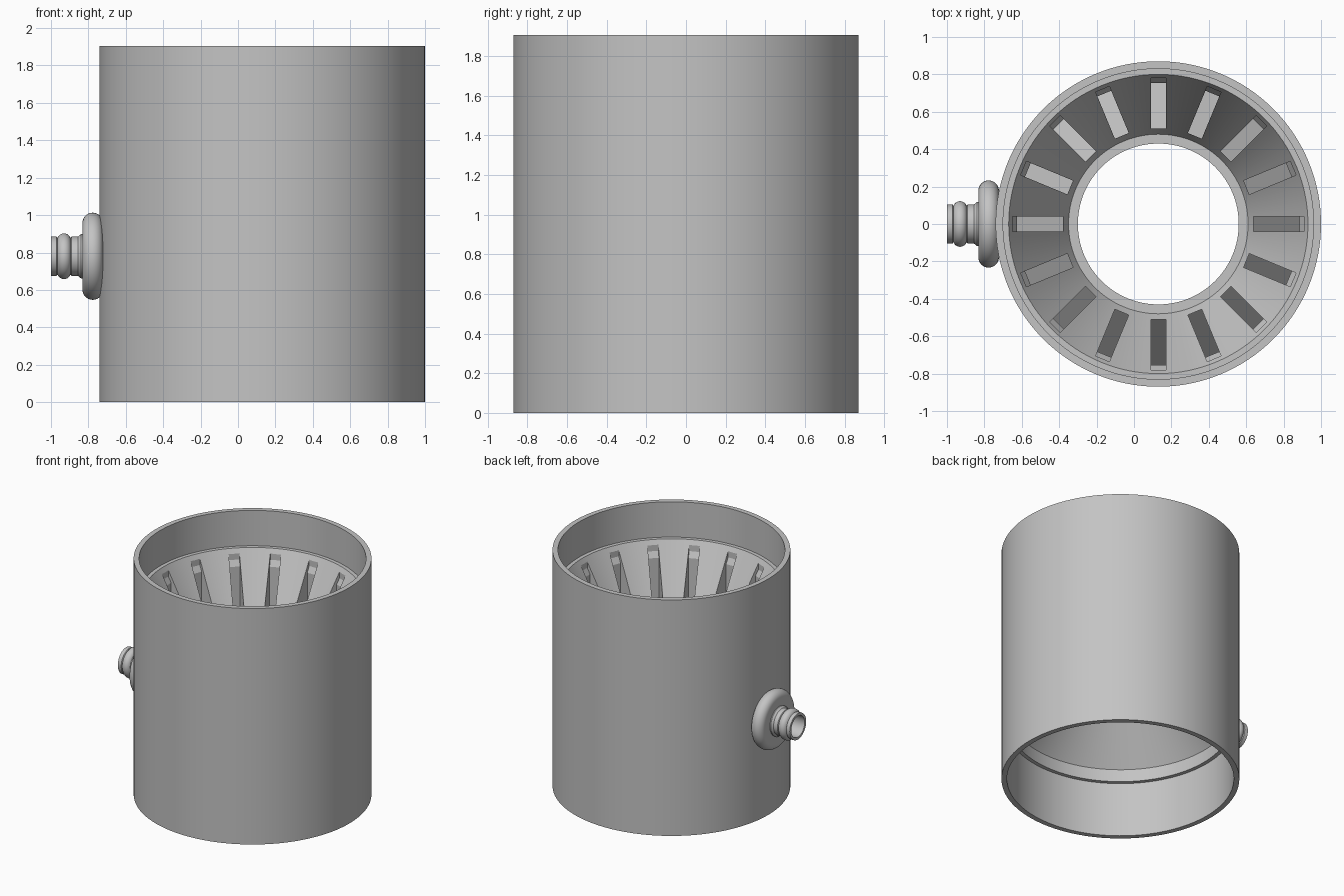
import bpy, bmesh, math
from mathutils import Matrix, Vector

cube = bpy.data.objects.get("Cube")
if cube:
    bpy.data.objects.remove(cube, do_unlink=True)

CENTRE = Vector((0.13, 0, 0))
SLOTS = 16

grey = bpy.data.materials.new("plain_grey")
grey.use_nodes = True
colour = (0.55, 0.55, 0.55, 1)
grey.diffuse_color = colour
grey.node_tree.nodes["Principled BSDF"].inputs["Base Color"].default_value = colour


def make_object(name, bm, matrix):
    bmesh.ops.transform(bm, matrix=matrix, verts=bm.verts)
    bmesh.ops.recalc_face_normals(bm, faces=bm.faces)
    mesh = bpy.data.meshes.new(name)
    bm.to_mesh(mesh)
    bm.free()
    mesh.materials.append(grey)
    obj = bpy.data.objects.new(name, mesh)
    bpy.context.collection.objects.link(obj)
    return obj


def lathe(name, profile, steps, matrix):
    """Revolve a closed (radius, height) outline about z."""
    bm = bmesh.new()
    rings = []
    for i in range(steps):
        a = math.tau * i / steps
        rings.append([bm.verts.new((r * math.cos(a), r * math.sin(a), h)) for r, h in profile])
    for i, ring in enumerate(rings):
        after = rings[(i + 1) % steps]
        for j in range(len(profile)):
            k = (j + 1) % len(profile)
            bm.faces.new((ring[j], after[j], after[k], ring[k]))
    bmesh.ops.remove_doubles(bm, verts=bm.verts, dist=1e-5)
    return make_object(name, bm, matrix)


def smooth(obj, degrees):
    bpy.ops.object.select_all(action="DESELECT")
    obj.select_set(True)
    bpy.context.view_layer.objects.active = obj
    bpy.ops.object.shade_smooth_by_angle(angle=math.radians(degrees))


def arc(r, h, radius, start, end, steps=10):
    """Points of a circular arc in the (radius, height) plane."""
    angles = [math.radians(start + (end - start) * i / steps) for i in range(steps + 1)]
    return [(r + radius * math.cos(a), h + radius * math.sin(a)) for a in angles]


# Cylinder with a funnel above and a flared cone below the central hole
body_profile = [
    (0.87, 0), (0.87, 1.905), (0.83, 1.905), (0.83, 1.62), (0.80, 1.62),
    (0.48, 1.03), (0.43, 1.03), (0.43, 0.98), (0.80, 0.54), (0.80, 0.44),
    (0.83, 0.44), (0.83, 0),
]
body = lathe("funnel_body", body_profile, 128, Matrix.Translation(CENTRE))

# Radial slots with a sloping floor and a shallow step at the outer end
slot_outline = [(0.51, 1.7), (0.78, 1.7), (0.78, 1.535), (0.755, 1.49), (0.755, 0.72), (0.51, 1.01)]
bm = bmesh.new()
for i in range(SLOTS):
    turn = Matrix.Rotation(math.tau * i / SLOTS, 3, "Z")
    sides = [[bm.verts.new(turn @ Vector((r, y, z))) for r, z in slot_outline] for y in (-0.04, 0.04)]
    for side in sides:
        bm.faces.new(side)
    for j in range(len(slot_outline)):
        k = (j + 1) % len(slot_outline)
        bm.faces.new((sides[0][j], sides[0][k], sides[1][k], sides[1][j]))
cutter = make_object("slot_cutter", bm, Matrix.Translation(CENTRE))
cutter.hide_render = True

cut = body.modifiers.new("slots", "BOOLEAN")
cut.operation = "DIFFERENCE"
cut.solver = "EXACT"
cut.object = cutter
bpy.context.view_layer.objects.active = body
bpy.ops.object.modifier_apply(modifier=cut.name)
bpy.data.objects.remove(cutter, do_unlink=True)
smooth(body, 25)

# Side port pointing to the model's right
port = Matrix.Translation((0, 0, 0.78)) @ Matrix.Rotation(-math.pi / 2, 4, "Y")

# Rounded flange against the wall
flange_profile = [(0, 0.70), (0.175, 0.72)] + arc(0.178, 0.777, 0.055, -90, 90, 14) + [(0.11, 0.832), (0, 0.832)]
flange = lathe("port_flange", flange_profile, 64, port)
smooth(flange, 35)

# Hollow spout with a rounded bead
spout_profile = [(0, 0.80), (0.118, 0.80), (0.118, 0.84), (0.105, 0.855), (0.105, 0.89)]
spout_profile += arc(0.085, 0.93, 0.037, -70, 70) + [
    (0.105, 0.97), (0.105, 1.0), (0.085, 1.0), (0.085, 0.84), (0, 0.84)]
spout = lathe("port_spout", spout_profile, 48, port)
smooth(spout, 35)
